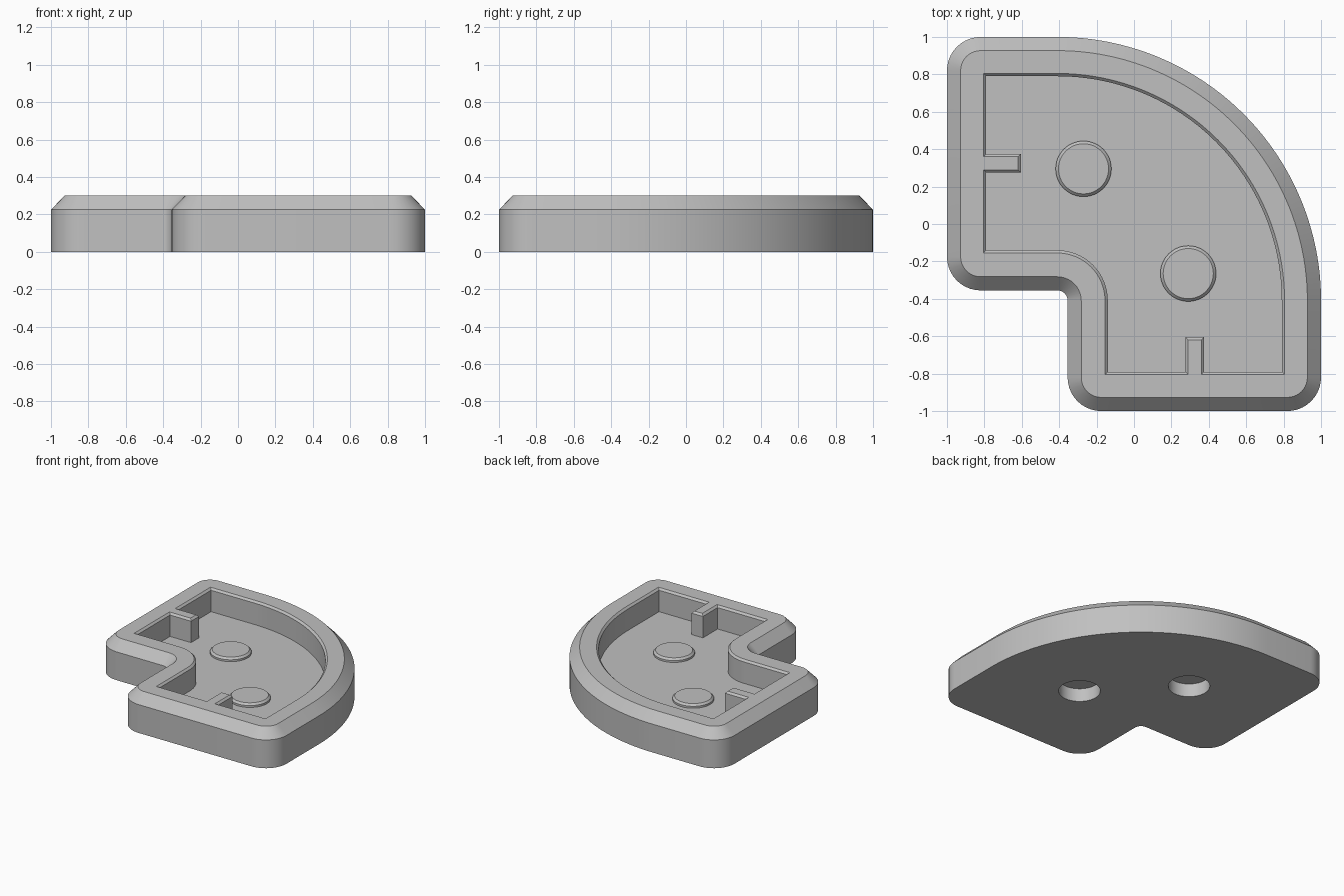
import bpy, bmesh
from math import cos, sin, radians

cube = bpy.data.objects.get("Cube")
if cube:
    bpy.data.objects.remove(cube, do_unlink=True)

grey = bpy.data.materials.new("plain grey")
grey.use_nodes = True
GREY = (0.53, 0.53, 0.53, 1)
grey.diffuse_color = GREY
grey.node_tree.nodes["Principled BSDF"].inputs["Base Color"].default_value = GREY

BEND = -0.41      # shared centre of the inner bend and the big arc
HEIGHT = 0.3
FLOOR = 0.115
EDGE = 0.015      # small bevel on the cavity rim and bosses


def arc(cx, cy, r, start, end, steps):
    angles = [radians(start + (end - start) * i / steps) for i in range(steps + 1)]
    return [(cx + r * cos(a), cy + r * sin(a)) for a in angles]


def outer_path(inset):
    """Rounded L outline with a quarter-circle back, shrunk by inset."""
    r = 0.18 - inset
    return (arc(-0.82, 0.82, r, 90, 180, 10)
            + arc(-0.82, -0.175, r, 180, 270, 10)
            + arc(BEND, BEND, 0.055 + inset, 90, 0, 10)
            + arc(-0.175, -0.82, r, 180, 270, 10)
            + arc(0.82, -0.82, r, 270, 360, 10)
            + arc(BEND, BEND, 1 - BEND - inset, 0, 90, 64))


def cavity_path(grow):
    """Inside outline with a rib on each straight wall, widened by grow."""
    w = 0.79 + grow
    half, tip = 0.05 - grow, -0.605 - grow
    low, high = 0.325 - half, 0.325 + half
    step = -0.14 - grow
    return ([(-w, w), (-w, high), (tip, high), (tip, low), (-w, low), (-w, step)]
            + arc(BEND, BEND, step - BEND, 90, 0, 16)
            + [(step, -w), (low, -w), (low, tip), (high, tip), (high, -w), (w, -w)]
            + arc(BEND, BEND, w - BEND, 0, 90, 64))


def circle_path(cx, cy, r):
    return arc(cx, cy, r, 0, 352.5, 47)


def loft(name, rings):
    """Closed solid through a stack of (path, z) outlines."""
    bm = bmesh.new()
    loops = [[bm.verts.new((x, y, z)) for x, y in path] for path, z in rings]
    for a, b in zip(loops, loops[1:]):
        for i in range(len(a)):
            j = (i + 1) % len(a)
            bm.faces.new((a[i], a[j], b[j], b[i]))
    bm.faces.new(loops[0][::-1])
    bm.faces.new(loops[-1])
    bmesh.ops.recalc_face_normals(bm, faces=bm.faces)
    mesh = bpy.data.meshes.new(name)
    bm.to_mesh(mesh)
    bm.free()
    mesh.materials.append(grey)
    obj = bpy.data.objects.new(name, mesh)
    bpy.context.collection.objects.link(obj)
    return obj


def cut(target, cutter):
    cutter.hide_render = True
    mod = target.modifiers.new("cut", "BOOLEAN")
    mod.operation, mod.solver, mod.object = "DIFFERENCE", "EXACT", cutter
    bpy.context.view_layer.objects.active = target
    bpy.ops.object.modifier_apply(modifier=mod.name)
    bpy.data.objects.remove(cutter, do_unlink=True)


# Tray body with a broad top bevel
body = loft("tray_body", [(outer_path(0), 0), (outer_path(0), 0.225),
                          (outer_path(0.073), HEIGHT)])

# Hollow inside, leaving the two ribs
cut(body, loft("cavity_cutter", [(cavity_path(0), FLOOR),
                                 (cavity_path(0), HEIGHT - EDGE),
                                 (cavity_path(EDGE), HEIGHT),
                                 (cavity_path(EDGE), HEIGHT + 0.05)]))

# Round bosses on the floor, with round sockets underneath
parts = [body]
for side, (x, y) in {"back": (-0.27, 0.295), "front": (0.29, -0.265)}.items():
    cut(body, loft("socket_cutter", [(circle_path(x, y, 0.15), -0.05),
                                     (circle_path(x, y, 0.15), 0.105)]))
    top = FLOOR + 0.03
    parts.append(loft(side + "_boss", [(circle_path(x, y, 0.149), FLOOR - 0.003),
                                       (circle_path(x, y, 0.149), top - EDGE),
                                       (circle_path(x, y, 0.149 - EDGE), top)]))

# Smooth curves, crisp edges
bpy.ops.object.select_all(action="DESELECT")
for part in parts:
    part.select_set(True)
bpy.context.view_layer.objects.active = body
bpy.ops.object.shade_smooth_by_angle(angle=radians(30))
